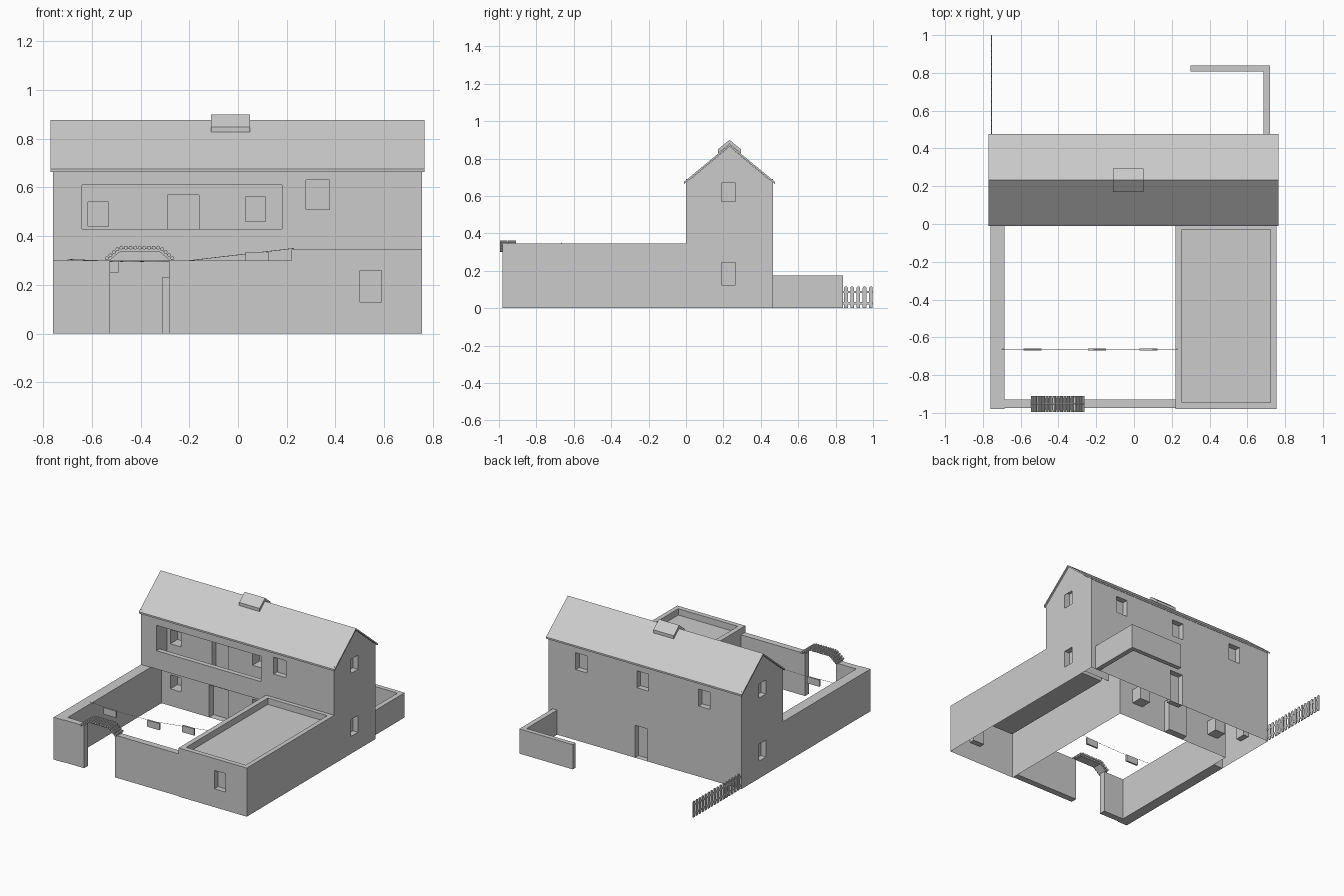
import bpy, bmesh, math
from mathutils import Vector

cube = bpy.data.objects.get("Cube")
if cube:
    bpy.data.objects.remove(cube, do_unlink=True)

# One plain grey for the whole building
grey = bpy.data.materials.new("plaster_grey")
grey.use_nodes = True
grey.diffuse_color = (0.6, 0.6, 0.6, 1)
grey.node_tree.nodes["Principled BSDF"].inputs["Base Color"].default_value = grey.diffuse_color


def finish(name, bm):
    bmesh.ops.remove_doubles(bm, verts=bm.verts, dist=0.0001)
    mesh = bpy.data.meshes.new(name)
    bm.to_mesh(mesh)
    bm.free()
    mesh.materials.append(grey)
    obj = bpy.data.objects.new(name, mesh)
    bpy.context.collection.objects.link(obj)
    return obj


def add_box(bm, x, y, z):
    made = bmesh.ops.create_cube(bm, size=1)["verts"]
    for v in made:
        v.co = [lo + (c + 0.5) * (hi - lo) for c, (lo, hi) in zip(v.co, (x, y, z))]


def box(name, x, y, z):
    bm = bmesh.new()
    add_box(bm, x, y, z)
    return finish(name, bm)


def add_prism(bm, axis, outline, lo, hi):
    """Extrude a 2D outline along the given axis."""
    def at(p, d):
        c = list(p)
        c.insert(axis, d)
        return bm.verts.new(c)
    a, b = [at(p, lo) for p in outline], [at(p, hi) for p in outline]
    faces = [bm.faces.new(a), bm.faces.new(b)]
    for i in range(len(a)):
        j = (i + 1) % len(a)
        faces.append(bm.faces.new((a[i], a[j], b[j], b[i])))
    bmesh.ops.recalc_face_normals(bm, faces=faces)


def prism(name, axis, outline, lo, hi):
    bm = bmesh.new()
    add_prism(bm, axis, outline, lo, hi)
    return finish(name, bm)


def wall(name, axis, pos, inward, a, b, openings=(), peak=None):
    """Flat shell across an axis, with recesses (a0, a1, b0, b1, depth, has_back)."""
    bm = bmesh.new()

    def pt(u, v, d=0.0):
        c = [u, v]
        c.insert(axis, pos + d * inward)
        return Vector(c)

    def face(points, facing):
        f = bm.faces.new([bm.verts.new(p) for p in points])
        f.normal_update()
        if f.normal.dot(facing) < 0:
            f.normal_flip()

    out = pt(0, 0, -1) - pt(0, 0)
    us = sorted(set(a) | {u for o in openings for u in o[:2]})
    vs = sorted(set(b) | {v for o in openings for v in o[2:4]})
    for u0, u1 in zip(us, us[1:]):
        for v0, v1 in zip(vs, vs[1:]):
            um, vm = (u0 + u1) / 2, (v0 + v1) / 2
            if not any(o[0] < um < o[1] and o[2] < vm < o[3] for o in openings):
                face([pt(u0, v0), pt(u1, v0), pt(u1, v1), pt(u0, v1)], out)
    for u0, u1, v0, v1, depth, has_back in openings:
        ring = [(u0, v0), (u1, v0), (u1, v1), (u0, v1)]
        centre = pt((u0 + u1) / 2, (v0 + v1) / 2)
        for p, q in zip(ring, ring[1:] + ring[:1]):
            face([pt(*p), pt(*q), pt(*q, depth), pt(*p, depth)], centre - pt(*p))
        if has_back:
            face([pt(*p, depth) for p in ring], out)
    if peak:
        face([pt(u, b[1]) for u in us] + [pt(*peak)], out)
    return finish(name, bm)


def chevron(half, top, thick):
    """Outline of a thin ridge-shaped slab with the roof's slope."""
    drop = half * 0.825
    return [(MID - half, top - drop), (MID, top), (MID + half, top - drop),
            (MID + half, top - drop - thick), (MID, top - thick),
            (MID - half, top - drop - thick)]


# Main dimensions
LEFT, RIGHT, BACK, EAVE = -0.76, 0.755, 0.465, 0.67
MID = BACK / 2
WING, INNER, SET = 0.22, -0.685, 0.12
YARD, DECK, FRONT = 0.30, 0.345, -0.98

# House gables and back wall
gable_windows = [(0.19, 0.265, z, z + 0.12, 0.04, True) for z in (0.123, 0.57)]
for name, x, inward in (("left_gable", RIGHT, -1), ("right_gable", LEFT, 1)):
    wall(name, 0, x, inward, (0, BACK), (0, EAVE), gable_windows, (MID, 0.864))
back_openings = [(x, x + 0.09, 0.5, 0.62, 0.04, True) for x in (0.45, -0.03, -0.515)]
back_openings.append((-0.025, 0.075, 0, 0.23, 0.04, True))
wall("back_wall", 1, BACK, -1, (LEFT, RIGHT), (0, EAVE), back_openings)

# Overhanging upper front with the balcony opening and a window
balcony = (-0.64, 0.18, 0.43, 0.61)
wall("upper_front_wall", 1, 0, 1, (LEFT, RIGHT), (YARD, EAVE),
     [(*balcony, 0.035, False), (0.28, 0.375, 0.51, 0.63, 0.04, True)])

# Set-back wall shared by the ground floor and the balcony
set_back_openings = [(-0.31, -0.16, 0, 0.23, 0.05, True), (-0.29, -0.16, 0.32, 0.57, 0.05, True)]
for x, z in ((-0.615, 0.12), (-0.615, 0.44), (0.03, 0.12), (0.03, 0.46)):
    set_back_openings.append((x, x + 0.083, z, z + 0.1, 0.08, True))
wall("set_back_wall", 1, SET, 1, (INNER, WING), (0, balcony[3]), set_back_openings)
wall("overhang_soffit", 2, YARD, 1, (INNER, WING), (0, SET))
wall("balcony_floor", 2, YARD + 0.01, -1, balcony[:2], (0, SET))
wall("balcony_ceiling", 2, balcony[3], 1, balcony[:2], (0, SET))
wall("balcony_right_cheek", 0, balcony[0], -1, (0, SET), (YARD, balcony[3]))
wall("balcony_left_cheek", 0, balcony[1], 1, (0, SET), (YARD, balcony[3]))
wall("ground_right_cheek", 0, INNER, -1, (0, SET), (0, YARD))

# Roof and raised ridge vent
prism("main_roof", 0, chevron(0.243, 0.876, 0.012), LEFT - 0.01, RIGHT + 0.01)
prism("ridge_vent", 0, chevron(0.062, 0.9, 0.022), -0.11, 0.05)

# Flat-roofed side wing with a parapet
wall("wing_front", 1, FRONT, 1, (WING, RIGHT), (0, DECK), [(0.5, 0.588, 0.13, 0.26, 0.04, True)])
wall("wing_outer_side", 0, RIGHT, -1, (FRONT, 0), (0, DECK))
wall("wing_yard_side", 0, WING, 1, (FRONT, SET), (0, DECK))
wall("wing_deck", 2, DECK, -1, (WING, RIGHT), (FRONT, 0), [(0.255, 0.722, -0.945, -0.03, 0.045, True)])

# Courtyard walls with the gateway
box("yard_side_wall", (LEFT, INNER), (FRONT, 0), (0, YARD))
box("gate_wall_short", (INNER, -0.525), (-0.975, -0.93), (0, YARD))
box("gate_wall_long", (-0.283, WING), (-0.975, -0.93), (0, YARD))

# Tiled gateway canopy
upper = [(-0.545, 0.3), (-0.488, 0.35), (-0.318, 0.35), (-0.262, 0.3)]
lower = [(-0.528, 0.3), (-0.482, 0.338), (-0.324, 0.338), (-0.28, 0.3)]
prism("gate_canopy", 1, upper + lower[::-1], -0.985, -0.92)
bm = bmesh.new()
for (x0, z0), (x1, z1), count in zip(upper, upper[1:], (4, 9, 4)):
    for i in range(count):
        t = (i + 0.5) / count
        cx, cz = x0 + (x1 - x0) * t, z0 + (z1 - z0) * t + 0.003
        ring = [(cx + 0.008 * math.cos(k * math.pi / 4), cz + 0.008 * math.sin(k * math.pi / 4))
                for k in range(8)]
        add_prism(bm, 1, ring, -0.995, -0.954)
        add_prism(bm, 1, ring, -0.951, -0.91)
finish("canopy_tiles", bm)

# Washing line and hanging cloths
curve = bpy.data.curves.new("washing_line", "CURVE")
curve.dimensions = "3D"
curve.bevel_depth = 0.0012
curve.bevel_resolution = 0
spline = curve.splines.new("POLY")
line = [(-0.7, 0.305), (-0.45, 0.295), (-0.2, 0.3), (0.23, 0.35)]
spline.points.add(len(line) - 1)
for p, (x, z) in zip(spline.points, line):
    p.co = (x, -0.664, z, 1)
curve.materials.append(grey)
bpy.context.collection.objects.link(bpy.data.objects.new("washing_line", curve))
for i, (x, z) in enumerate(((-0.585, 0.297), (-0.243, 0.3), (0.03, 0.335))):
    box(f"cloth_{i + 1}", (x, x + 0.095), (-0.67, -0.658), (z - 0.047, z))

# Low garden wall behind the house
corner = [(0.685, BACK), (0.72, BACK), (0.72, 0.84), (0.3, 0.84), (0.3, 0.808), (0.685, 0.808)]
prism("garden_wall", 2, corner, 0, 0.175)

# Picket fence with rounded tops
bm = bmesh.new()
count = 16
for i in range(count):
    y = 0.49 + i * (0.988 - 0.49) / (count - 1)
    tops = [(y + 0.01 * math.cos(k * math.pi / 6), 0.106 + 0.01 * math.sin(k * math.pi / 6))
            for k in range(7)]
    add_prism(bm, 0, [(y - 0.01, 0), (y + 0.01, 0)] + tops, -0.757, -0.751)
for z in (0.02, 0.08):
    add_box(bm, (-0.756, -0.752), (BACK, 1.0), (z, z + 0.012))
finish("picket_fence", bm)
